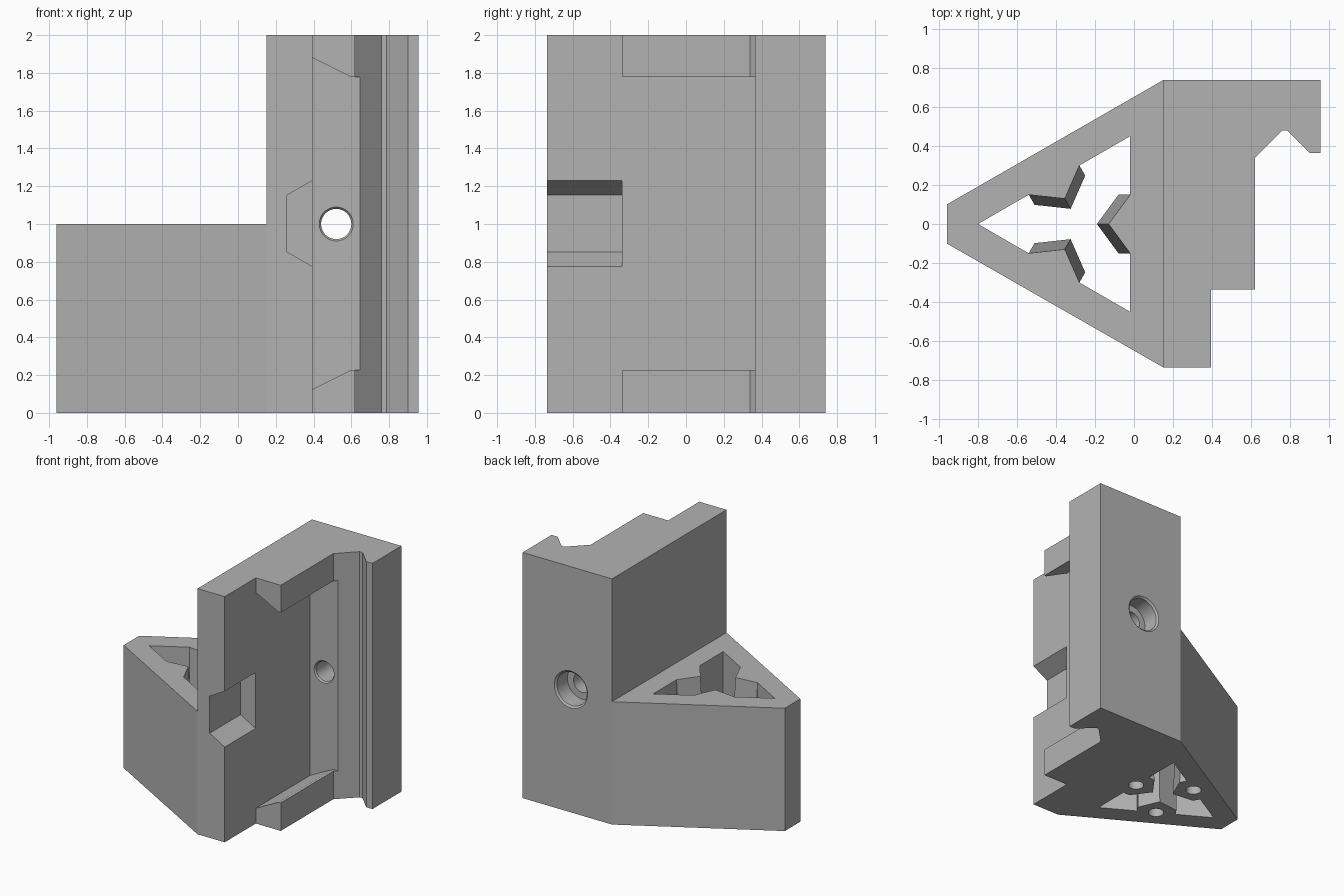
import bpy
import bmesh
import math
from mathutils import Matrix, Vector

cube = bpy.data.objects.get("Cube")
if cube:
    bpy.data.objects.remove(cube, do_unlink=True)

grey = bpy.data.materials.new("plain grey")
grey.use_nodes = True
colour = (0.45, 0.45, 0.45, 1)
grey.diffuse_color = colour
grey.node_tree.nodes["Principled BSDF"].inputs["Base Color"].default_value = colour


def loft(name, rings):
    """Closed solid through a list of equal-length point rings."""
    bm = bmesh.new()
    loops = [[bm.verts.new(p) for p in ring] for ring in rings]
    n = len(loops[0])
    for low, high in zip(loops, loops[1:]):
        for i in range(n):
            j = (i + 1) % n
            bm.faces.new((low[i], low[j], high[j], high[i]))
    bm.faces.new(loops[0])
    bm.faces.new(loops[-1])
    bmesh.ops.recalc_face_normals(bm, faces=bm.faces)
    mesh = bpy.data.meshes.new(name)
    bm.to_mesh(mesh)
    bm.free()
    mesh.materials.append(grey)
    obj = bpy.data.objects.new(name, mesh)
    bpy.context.collection.objects.link(obj)
    return obj


def prism_z(name, outline, z0, z1):
    return loft(name, [[(x, y, z) for x, y in outline] for z in (z0, z1)])


def prism_y(name, outline, y0, y1):
    return loft(name, [[(x, y, z) for x, z in outline] for y in (y0, y1)])


def circle(radius, sides=48):
    return [(radius * math.cos(math.tau * i / sides),
             radius * math.sin(math.tau * i / sides)) for i in range(sides)]


def combine(target, tool, operation="DIFFERENCE"):
    mod = target.modifiers.new(tool.name, "BOOLEAN")
    mod.operation = operation
    mod.solver = "EXACT"
    mod.object = tool
    bpy.context.view_layer.objects.active = target
    bpy.ops.object.modifier_apply(modifier=mod.name)
    bpy.data.objects.remove(tool, do_unlink=True)


# Tall rail section with the angled groove on its right-hand end
bracket = prism_z("bracket_body", [
    (0.15, -0.735), (0.395, -0.735), (0.395, -0.335), (0.62, -0.335),
    (0.62, 0.34), (0.76, 0.48), (0.785, 0.48), (0.9, 0.365),
    (0.955, 0.365), (0.955, 0.738), (0.15, 0.738)], 0, 2)

# Half-height wedge behind the rail
wedge = prism_z("wedge", [
    (-0.96, -0.1), (0.15, -0.735), (0.3, -0.6),
    (0.3, 0.6), (0.15, 0.738), (-0.96, 0.1)], 0, 1)
combine(bracket, wedge, "UNION")

# Long recess between the two end ledges, with sloped ends
recess = prism_y("recess", [
    (0.395, 0.125), (0.6, 0.228), (0.72, 0.228),
    (0.72, 1.777), (0.6, 1.777), (0.395, 1.88)], -0.5, 0.365)
combine(bracket, recess)

# Flared notch in the front lip
notch = prism_y("notch", [
    (0.26, 0.852), (0.395, 0.775), (0.45, 0.744),
    (0.45, 1.261), (0.395, 1.23), (0.26, 1.153)], -0.8, -0.338)
combine(bracket, notch)

# Stepped bolt hole with chamfered mouths
bolt_steps = [(0.2, 0.09), (0.365, 0.09), (0.377, 0.08), (0.59, 0.08),
              (0.59, 0.135), (0.725, 0.135), (0.738, 0.15), (0.8, 0.22)]
bolt_hole = loft("bolt_hole", [[(0.52 + u, y, 1 + v) for u, v in circle(r)]
                               for y, r in bolt_steps])
combine(bracket, bolt_hole)

# Triangular well, kept clear of three tapered screw bosses
centre = Vector((-0.28, 0, 0))
well = prism_z("well", [(-0.8, 0), (-0.02, -0.45), (-0.02, 0.45)], -0.1, 1.1)
turns = [Matrix.Translation(centre) @ Matrix.Rotation(math.tau * k / 3, 4, "Z")
         @ Matrix.Translation(-centre) for k in range(3)]


def boss_ring(z):
    lean = 0.06 * z
    outline = [(0.1, 0.15), (lean - 0.08, 0.15), (lean - 0.19, 0),
               (lean - 0.08, -0.15), (0.1, -0.15)]
    return [(x, y, z) for x, y in outline]


for turn in turns:
    boss = loft("boss", [boss_ring(-0.2), boss_ring(1.2)])
    boss.data.transform(turn)
    combine(well, boss)
combine(bracket, well)

# Blind screw holes in the underside of the bosses
for turn in turns:
    screw = prism_z("screw_hole", [(x - 0.02, y) for x, y in circle(0.06, 32)], -0.1, 0.5)
    screw.data.transform(turn)
    combine(bracket, screw)

# Round holes shaded smooth, everything else crisp
bpy.ops.object.select_all(action="DESELECT")
bracket.select_set(True)
bpy.context.view_layer.objects.active = bracket
bpy.ops.object.shade_smooth_by_angle(angle=math.radians(20))
